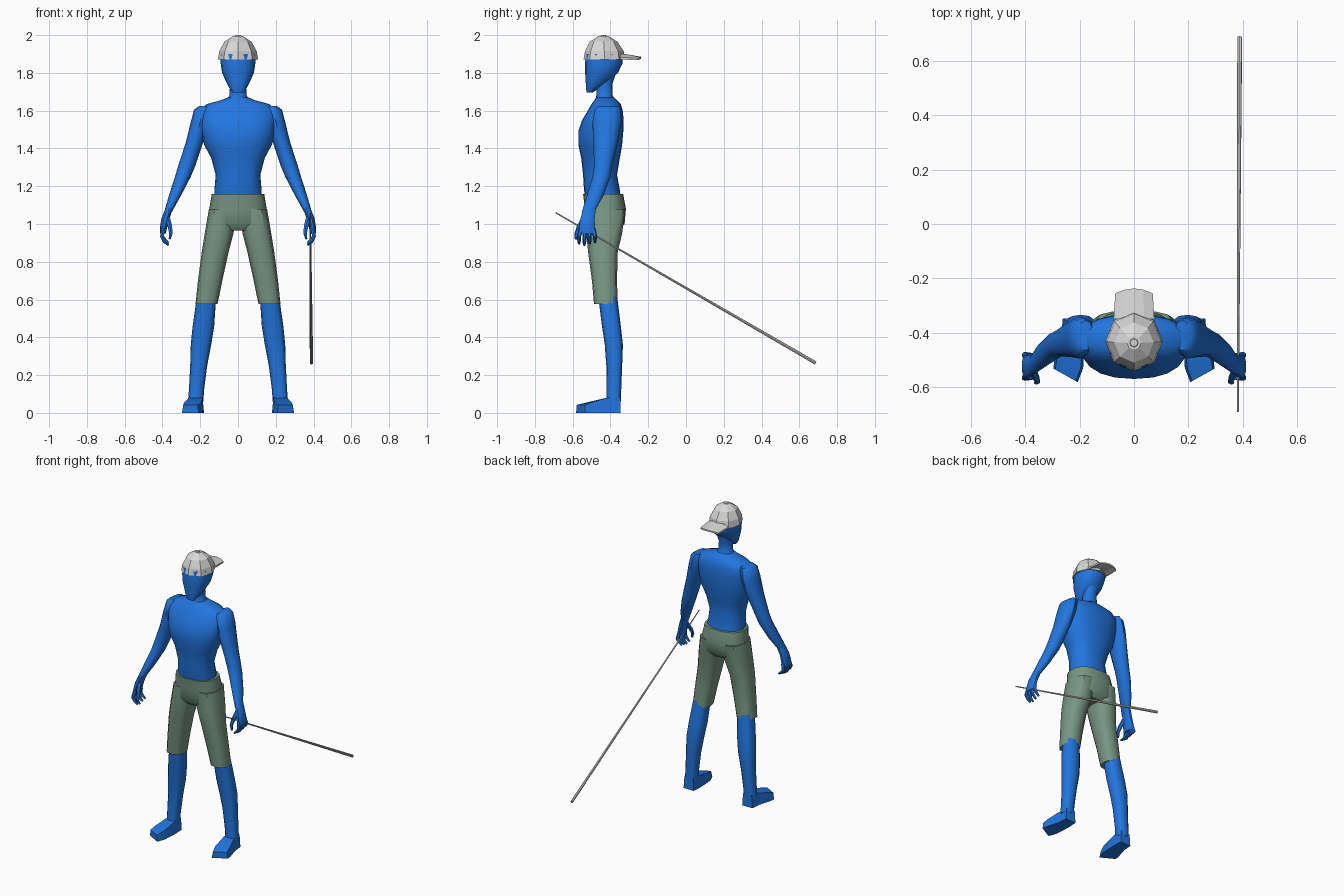
import bpy, bmesh, math
from mathutils import Vector

cube = bpy.data.objects.get("Cube")
if cube:
    bpy.data.objects.remove(cube, do_unlink=True)


def material(name, rgb):
    m = bpy.data.materials.new(name)
    m.use_nodes = True
    m.diffuse_color = (*rgb, 1)
    m.node_tree.nodes["Principled BSDF"].inputs["Base Color"].default_value = (*rgb, 1)
    return m


BLUE = material("blue skin", (0.016, 0.18, 0.74))
GREEN = material("sage cloth", (0.19, 0.31, 0.23))
GREY = material("light grey", (0.68, 0.68, 0.68))


def finish(name, bm, mat, mirror=False, angle=40):
    """Turn a bmesh into an object, shade it and optionally mirror it across x."""
    bmesh.ops.recalc_face_normals(bm, faces=bm.faces)
    me = bpy.data.meshes.new(name)
    bm.to_mesh(me)
    bm.free()
    me.materials.append(mat)
    ob = bpy.data.objects.new(name, me)
    bpy.context.collection.objects.link(ob)
    if angle:
        bpy.ops.object.select_all(action='DESELECT')
        ob.select_set(True)
        bpy.context.view_layer.objects.active = ob
        bpy.ops.object.shade_smooth_by_angle(angle=math.radians(angle))
    if mirror:
        mod = ob.modifiers.new("Mirror", 'MIRROR')
        mod.use_mirror_merge = False
    return ob


def bridge(bm, rings):
    """Skin a list of vertex rings and close both ends."""
    n = len(rings[0])
    for a, b in zip(rings, rings[1:]):
        for i in range(n):
            j = (i + 1) % n
            bm.faces.new((a[i], a[j], b[j], b[i]))
    bm.faces.new(rings[0])
    bm.faces.new(rings[-1])


def power(v, e):
    return math.copysign(abs(v) ** (2 / e), v)


def loft(name, rows, mat, n=16, e=2.3, **opts):
    """Rows hold z, x extents and y extents of rounded cross-sections."""
    bm = bmesh.new()
    rings = []
    for z, x0, x1, y0, y1 in rows:
        ring = []
        for k in range(n):
            t = math.tau * k / n
            x = (x0 + x1) / 2 + (x1 - x0) / 2 * power(math.cos(t), e)
            y = (y0 + y1) / 2 + (y1 - y0) / 2 * power(math.sin(t), e)
            ring.append(bm.verts.new((x, y, z)))
        rings.append(ring)
    bridge(bm, rings)
    return finish(name, bm, mat, **opts)


def centred(rows):
    return [(z, -w, w, y0, y1) for z, w, y0, y1 in rows]


def tube(name, points, radii, mat, n=6, **opts):
    """Round tube through points with a radius at each."""
    bm = bmesh.new()
    pts = [Vector(p) for p in points]
    rings = []
    for i, (p, r) in enumerate(zip(pts, radii)):
        d = (pts[min(i + 1, len(pts) - 1)] - pts[max(i - 1, 0)]).normalized()
        u = d.cross(Vector((1, 0, 0))).normalized()
        v = d.cross(u)
        rings.append([bm.verts.new(p + r * (u * math.cos(math.tau * k / n) + v * math.sin(math.tau * k / n)))
                      for k in range(n)])
    bridge(bm, rings)
    return finish(name, bm, mat, **opts)


# Torso, neck and head
loft("torso", centred([
    (1.13, .125, -.53, -.345), (1.18, .125, -.54, -.35), (1.26, .118, -.545, -.365),
    (1.35, .142, -.555, -.35), (1.42, .18, -.57, -.338), (1.49, .195, -.57, -.332),
    (1.55, .205, -.55, -.33), (1.60, .205, -.52, -.335), (1.635, .165, -.50, -.345),
    (1.655, .09, -.485, -.365), (1.67, .055, -.475, -.38)]), BLUE, n=20)
loft("neck", centred([
    (1.64, .075, -.485, -.365), (1.68, .046, -.475, -.388),
    (1.74, .042, -.475, -.39), (1.80, .055, -.50, -.37)]), BLUE)
loft("head", centred([
    (1.695, .026, -.525, -.495), (1.72, .046, -.53, -.46), (1.755, .064, -.531, -.405),
    (1.80, .084, -.534, -.36), (1.85, .092, -.535, -.336), (1.90, .092, -.53, -.336)]), BLUE)

# Arms
loft("arms", [
    (1.625, .15, .205, -.465, -.355), (1.605, .14, .233, -.485, -.345),
    (1.54, .15, .25, -.495, -.342), (1.43, .185, .277, -.49, -.362),
    (1.31, .225, .316, -.487, -.39), (1.25, .25, .334, -.495, -.40),
    (1.15, .302, .366, -.525, -.437), (1.06, .352, .392, -.553, -.487)], BLUE, n=12, e=2.1, mirror=True)

# Hands with curled fingers and a thumb
loft("palms", [
    (1.08, .345, .385, -.545, -.475), (1.03, .362, .405, -.56, -.482),
    (.985, .375, .413, -.568, -.48), (.95, .382, .412, -.56, -.485)], BLUE, n=10, mirror=True)
for i in range(4):
    y = -.556 + .022 * i
    spread = -.01 + .006 * i
    tip = .888 + .007 * abs(i - 1)
    tube(f"finger_{i + 1}", [(.395, y, .975), (.403, y + spread, .935), (.39, y + spread, tip + .018), (.368, y + spread, tip)],
         [.012, .011, .010, .006], BLUE, mirror=True)
tube("thumb", [(.372, -.54, 1.03), (.36, -.566, .985), (.355, -.58, .95), (.362, -.584, .92)],
     [.014, .013, .010, .006], BLUE, mirror=True)

# Shorts
loft("shorts_waist", centred([
    (.965, .12, -.50, -.36), (1.0, .158, -.53, -.325),
    (1.08, .152, -.535, -.318), (1.16, .139, -.545, -.333)]), GREEN, n=20, e=2.5)
loft("shorts_legs", [
    (.577, .108, .225, -.487, -.362), (.70, .083, .212, -.498, -.365),
    (.85, .05, .192, -.518, -.362), (.95, .024, .176, -.528, -.338),
    (1.08, .004, .154, -.53, -.322)], GREEN, n=12, e=2.7, mirror=True)

# Lower legs
loft("legs", [
    (.06, .183, .265, -.42, -.345), (.12, .18, .26, -.42, -.343),
    (.25, .163, .253, -.422, -.338), (.36, .142, .25, -.43, -.334),
    (.46, .126, .24, -.445, -.345), (.62, .115, .217, -.465, -.365)], BLUE, n=12, e=2.6, mirror=True)

# Feet, as wedges that turn outward
bm = bmesh.new()
rings = []
for (ax, ay), (bx, by), top in [((.184, -.348), (.262, -.348), .082), ((.18, -.42), (.268, -.415), .08),
                                ((.187, -.53), (.293, -.50), .055), ((.207, -.582), (.297, -.532), .042)]:
    a, b = Vector((ax, ay, 0)), Vector((bx, by, 0))
    up = Vector((0, 0, top))
    rings.append([bm.verts.new(p) for p in (a, b, b.lerp(a, .08) + up, a.lerp(b, .08) + up)])
bridge(bm, rings)
finish("feet", bm, BLUE, mirror=True, angle=20)

# Cap with a button, worn with the brim to the back
loft("cap", centred([
    (1.872, .106, -.542, -.322), (1.915, .099, -.535, -.33), (1.965, .072, -.51, -.362),
    (1.995, .026, -.463, -.411)]), GREY, n=8, e=2, angle=0)
loft("cap_button", centred([(1.99, .018, -.455, -.419), (2.0, .014, -.451, -.423)]),
     GREY, n=8, e=2, angle=0)

bm = bmesh.new()
rings = []
for x in (-1, -.5, 0, .5, 1):
    bend = x * x
    base = (.075 * x, -.35, 1.905 - .022 * bend)
    tip = (.069 * x, -.237 - .018 * bend, 1.885 - .008 * bend)
    rings.append([bm.verts.new(Vector(p) - Vector((0, 0, d))) for p, d in
                  ((base, 0), (tip, 0), (tip, .01), (base, .012))])
bridge(bm, rings)
finish("cap_brim", bm, GREY, angle=0)

# Tapered stick held in the left hand
tube("stick", [(.382, -.69, 1.06), (.389, .687, .264)], [.0035, .009], GREY, n=8)
